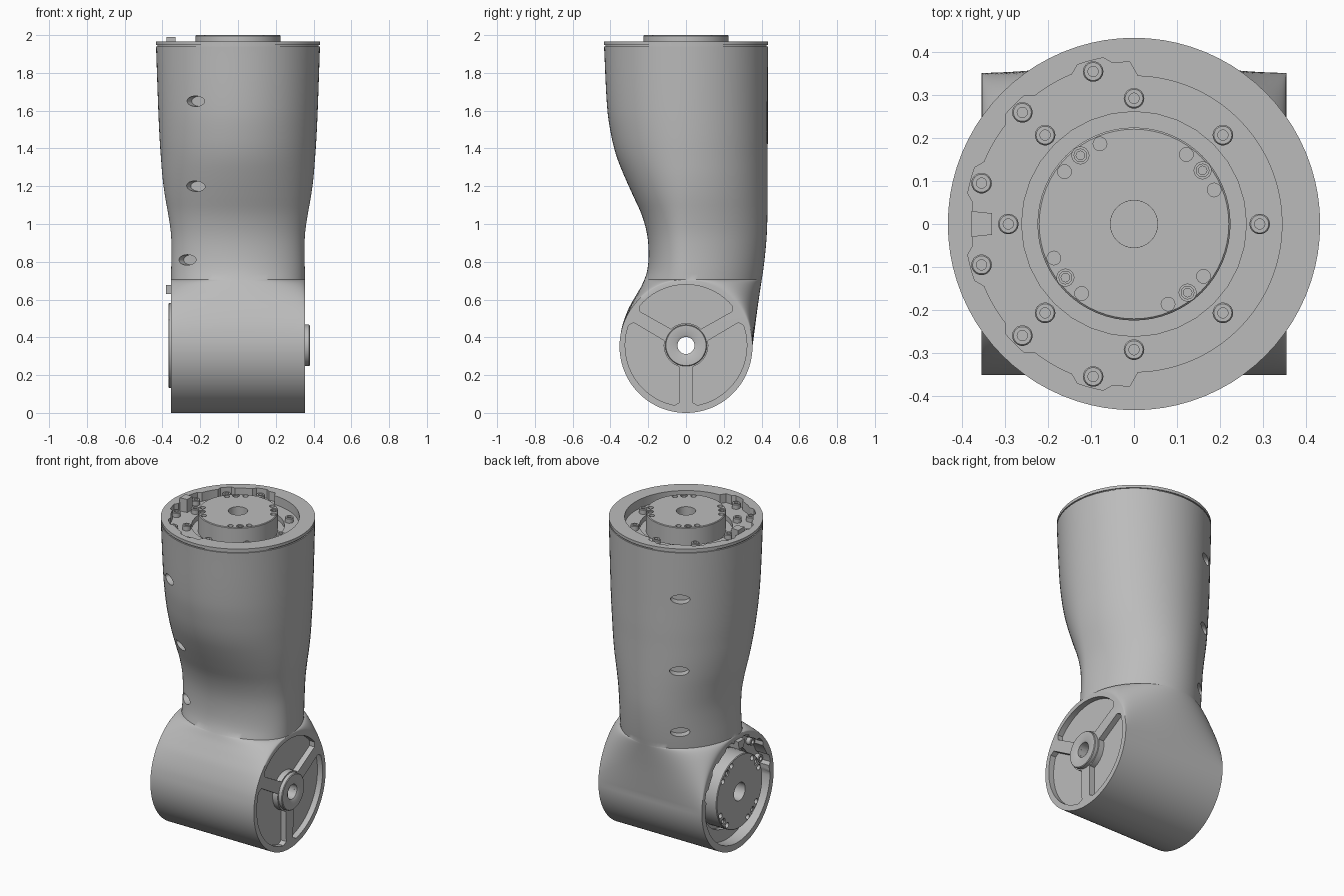
import bpy, bmesh
from math import pi, sin, cos, radians, asin, acos, degrees
from mathutils import Matrix, Vector

if "Cube" in bpy.data.objects:
    bpy.data.objects.remove(bpy.data.objects["Cube"], do_unlink=True)

grey = bpy.data.materials.new("machined_grey")
grey.use_nodes = True
grey.diffuse_color = (0.5, 0.5, 0.5, 1)
grey.node_tree.nodes["Principled BSDF"].inputs["Base Color"].default_value = (0.5, 0.5, 0.5, 1)


def finish(bm, name):
    bmesh.ops.remove_doubles(bm, verts=bm.verts, dist=0.0001)
    bmesh.ops.recalc_face_normals(bm, faces=bm.faces)
    mesh = bpy.data.meshes.new(name)
    bm.to_mesh(mesh)
    bm.free()
    mesh.materials.append(grey)
    obj = bpy.data.objects.new(name, mesh)
    bpy.context.collection.objects.link(obj)
    return obj


def add_loft(bm, rings, caps=True, loop=False):
    rows = [[bm.verts.new(p) for p in ring] for ring in rings]
    pairs = list(zip(rows, rows[1:])) + ([(rows[-1], rows[0])] if loop else [])
    for a, b in pairs:
        for i in range(len(a)):
            j = (i + 1) % len(a)
            bm.faces.new((a[i], a[j], b[j], b[i]))
    if caps and not loop:
        bm.faces.new(rows[0])
        bm.faces.new(rows[-1])


def circle(r, n, x=0, y=0):
    return [(x + r * cos(2 * pi * i / n), y + r * sin(2 * pi * i / n)) for i in range(n)]


def add_prism(bm, outline, low, high, frame):
    add_loft(bm, [[frame @ Vector((x, y, z)) for x, y in outline] for z in (low, high)])


def prism(name, outline, low, high, frame):
    bm = bmesh.new()
    add_prism(bm, outline, low, high, frame)
    return finish(bm, name)


def add_tube(bm, profile, n, frame, x=0, y=0):
    # closed profile of (radius, height) revolved about a local z axis
    add_loft(bm, [[frame @ Vector((px, py, h)) for px, py in circle(r, n, x, y)]
                  for r, h in profile], loop=True)


def tube(name, profile, n, frame):
    bm = bmesh.new()
    add_tube(bm, profile, n, frame)
    return finish(bm, name)


def cut(target, cutter):
    mod = target.modifiers.new("cut", "BOOLEAN")
    mod.operation, mod.solver, mod.object = "DIFFERENCE", "EXACT", cutter
    cutter.hide_render = True
    bpy.context.view_layer.objects.active = target
    bpy.ops.object.modifier_apply(modifier=mod.name)
    bpy.data.objects.remove(cutter, do_unlink=True)


def frame_at(origin, x_axis, y_axis, z_axis):
    m = Matrix((x_axis, y_axis, z_axis)).transposed().to_4x4()
    m.translation = origin
    return m


# Housing outline: height, half width, front reach, back reach
R = 0.352
OUTLINE = [
    (.35, .355, .352, .352), (.45, .355, .340, .365), (.55, .355, .305, .378),
    (.62, .355, .266, .388), (.68, .355, .232, .397), (.75, .354, .206, .408),
    (.85, .352, .198, .420), (.95, .355, .207, .428), (1.05, .369, .235, .431),
    (1.15, .387, .280, .432), (1.25, .400, .325, .432), (1.35, .408, .365, .432),
    (1.45, .415, .392, .433), (1.6, .422, .416, .433), (1.94, .434, .434, .434)]


def outline_at(z):
    k = max(i for i in range(len(OUTLINE) - 1) if i == 0 or OUTLINE[i][0] <= z)
    a, b = OUTLINE[k], OUTLINE[k + 1]
    p, q = OUTLINE[max(k - 1, 0)], OUTLINE[min(k + 2, len(OUTLINE) - 1)]
    h = b[0] - a[0]
    t = (z - a[0]) / h
    out = []
    for i in (1, 2, 3):
        ma, mb = (b[i] - p[i]) / (b[0] - p[0]) * h, (q[i] - a[i]) / (q[0] - a[0]) * h
        out.append((2*t**3 - 3*t*t + 1) * a[i] + (t**3 - 2*t*t + t) * ma
                   + (3*t*t - 2*t**3) * b[i] + (t**3 - t*t) * mb)
    return out


def section(z, w, c, front, back, n=20):
    # flat ends of half length c joined by quarter ellipses
    ring = []
    for side, reach in ((1, back), (-1, front)):
        for i in range(2 * n + 1):
            a = pi * i / (2 * n)
            ring.append((side * w * cos(a), side * (c + (reach - c) * sin(a)), z))
    return ring


rings = []
for step in range(-29, 30):
    a = radians(step * 3)
    z, c = R + R * sin(a), R * cos(a)
    w, front, back = outline_at(z) if step > 0 else (.355, c, c)
    rings.append(section(z, .355, c, max(c, front), max(c, back)))
for i in range(42):
    z = 0.705 + i * (1.94 - 0.705) / 41
    w, front, back = outline_at(z)
    rings.append(section(z, w, 0, front, back))
for z, r in ((1.94, .427), (1.947, .427), (1.947, .434), (1.965, .434)):
    rings.append(section(z, r, 0, r, r))
bm = bmesh.new()
add_loft(bm, rings)
housing = finish(bm, "housing")


# Drive units: recess, hub, bolts and connector block in each opening
def drive_unit(prefix, frame, rim, gap, depth, hub_top, outer_r, inner_r, tab_r):
    bolt_angles = [105, 135, 165, 195, 225, 255]
    recess = []
    for i in range(120):
        d = 3 * i + 1.5
        near = min(abs(d - b) for b in bolt_angles)
        r = rim if d < 90 or d > 270 else outer_r + (.026 if near < 5 else .010)
        recess.append((r * cos(radians(d)), r * sin(radians(d))))
    cut(housing, prism("recess_cutter", recess, -depth, .05, frame))
    cut(housing, prism("gap_cutter", circle(gap, 32), -depth - .03, .05, frame))
    cut(housing, prism("bore_cutter", circle(.055, 32), -.25, .05, frame))

    hub = tube(prefix + "_hub", [(.055, -depth - .04), (.055, hub_top), (.221, hub_top),
                                 (.225, hub_top - .004), (.225, -depth - .04)], 64, frame)
    bm = bmesh.new()
    for quarter in range(4):
        for offset, r in ((-15, .016), (0, .020), (15, .016)):
            a = radians(38 + 90 * quarter + offset)
            add_prism(bm, circle(r, 16, .203 * cos(a), .203 * sin(a)),
                      hub_top - .02, hub_top + .02, frame)
    cut(hub, finish(bm, "hub_hole_cutter"))

    bm = bmesh.new()
    spots = [(outer_r, b) for b in bolt_angles]
    if inner_r:
        spots += [(inner_r, 45 * i) for i in range(8)]
    for r, d in spots:
        x, y = r * cos(radians(d)), r * sin(radians(d))
        add_tube(bm, [(.012, -depth + .015), (.012, -depth + .03), (.021, -depth + .03),
                      (.024, -depth + .026), (.024, -depth - .005)], 18, frame, x, y)
        add_prism(bm, circle(.012, 18, x, y), -depth - .005, -depth + .015, frame)
    for quarter in range(4):
        a = radians(38 + 90 * quarter)
        add_tube(bm, [(.010, hub_top - .021), (.010, hub_top - .004), (.016, hub_top - .004),
                      (.016, hub_top - .021)], 12, frame, .203 * cos(a), .203 * sin(a))
    finish(bm, prefix + "_bolts")
    block = [(-tab_r - .024, -.03), (-tab_r + .024, -.025),
             (-tab_r + .024, .025), (-tab_r - .024, .03)]
    prism(prefix + "_connector_block", block, -depth - .005, .026, frame)


top_frame = Matrix.Translation((0, 0, 1.965))
side_frame = frame_at((-.355, 0, R + .005), (0, 0, -1), (0, -1, 0), (-1, 0, 0))
drive_unit("top_drive", top_frame, .345, .262, .055, .035, .368, .293, .355)
drive_unit("side_drive", side_frame, .318, .245, .075, .013, .300, None, .297)

# End cover with three pockets and a protruding bored hub
cover_frame = frame_at((.355, 0, R + .005), (0, 1, 0), (0, 0, 1), (1, 0, 0))
bm = bmesh.new()
for start in (30, 150, 270):
    points = []
    for r, forward in ((.322, True), (.118, False)):
        inset = degrees(asin(.036 / r))
        low, high = start + inset, start + 120 - inset
        arc = [radians(low + (high - low) * i / 24) for i in range(25)]
        points += [(r * cos(a), r * sin(a)) for a in (arc if forward else arc[::-1])]
    # trim the outer corners so they read as rounded
    points[0] = tuple(Vector(points[0]) * .94)
    points[24] = tuple(Vector(points[24]) * .94)
    add_prism(bm, points, -.035, .03, cover_frame)
cut(housing, finish(bm, "pocket_cutter"))
cut(housing, prism("shaft_cutter", circle(.045, 32), -.8, .1, cover_frame))
tube("cover_hub", [(.045, -.03), (.045, .018), (.058, .025), (.106, .025),
                   (.110, .021), (.110, -.03)], 48, cover_frame)

# Oval access holes along the front and back of one side
bm = bmesh.new()
for z, front_x, back_x in ((1.65, .225, .22), (1.2, .225, .21), (.81, .27, .2)):
    w, front, back = outline_at(z)
    for side, reach, x in ((-1, front, front_x), (1, back, back_x)):
        a = acos(x / w)
        normal = Vector((-cos(a) / w, side * sin(a) / reach, 0)).normalized()
        up = Vector((0, 0, 1))
        f = frame_at((-x, side * reach * sin(a), z), up.cross(normal), up, normal)
        oval = [(px, py * .5) for px, py in circle(.055, 28)]
        add_prism(bm, oval, -.05, .04, f)
cut(housing, finish(bm, "access_hole_cutter"))

# Smooth shading with sharp rims
bpy.ops.object.select_all(action="DESELECT")
for obj in bpy.context.scene.objects:
    if obj.type == "MESH":
        obj.select_set(True)
        bpy.context.view_layer.objects.active = obj
bpy.ops.object.shade_smooth_by_angle(angle=radians(32))
